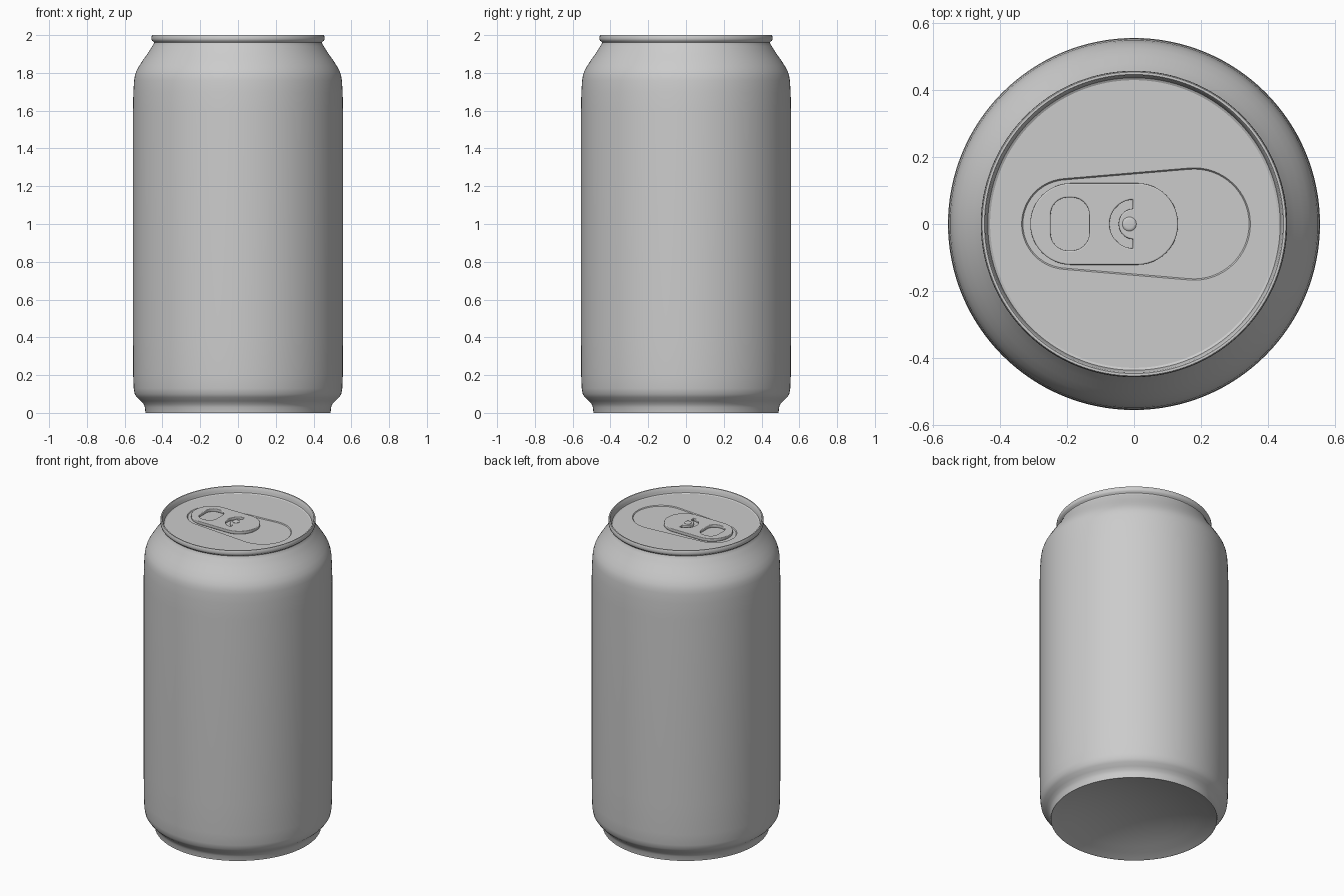
import bpy, bmesh, math

if "Cube" in bpy.data.objects:
    bpy.data.objects.remove(bpy.data.objects["Cube"])

metal = bpy.data.materials.new("brushed grey metal")
metal.diffuse_color = (0.6, 0.6, 0.6, 1)
metal.use_nodes = True
metal.node_tree.nodes["Principled BSDF"].inputs["Base Color"].default_value = metal.diffuse_color
N = 128


def finish(obj, angle=35):
    obj.data.materials.clear()
    obj.data.materials.append(metal)
    bpy.ops.object.select_all(action='DESELECT')
    obj.select_set(True)
    bpy.context.view_layer.objects.active = obj
    bpy.ops.object.shade_smooth_by_angle(angle=math.radians(angle))


def skin(name, rings, cap=False, angle=35):
    """Join a list of equal-length closed rings of points with quads."""
    bm = bmesh.new()
    rows = [[bm.verts.new(p) for p in ring] for ring in rings]
    for a, b in zip(rows, rows[1:]):
        n = len(a)
        for i in range(n):
            j = (i + 1) % n
            bm.faces.new((a[i], a[j], b[j], b[i]))
    if cap:
        bm.faces.new(rows[-1])
    bmesh.ops.remove_doubles(bm, verts=bm.verts, dist=1e-5)
    me = bpy.data.meshes.new(name)
    bm.to_mesh(me)
    bm.free()
    obj = bpy.data.objects.new(name, me)
    bpy.context.collection.objects.link(obj)
    finish(obj, angle)
    return obj


def circle(r, z, cx=0.0):
    return [(cx + r * math.cos(2 * math.pi * i / N), r * math.sin(2 * math.pi * i / N), z)
            for i in range(N)]


def arc(cx, cy, r, a0, a1, n=24):
    return [(cx + r * math.cos(math.radians(a0 + (a1 - a0) * i / n)),
             cy + r * math.sin(math.radians(a0 + (a1 - a0) * i / n))) for i in range(n + 1)]


# Can body: concave base dome, foot, wall, shoulder, neck and rolled rim
dome = [(0.48 * k / 10, 0.095 * (1 - (k / 10) ** 2)) for k in range(10)]
wall = [(0.482, 0.002), (0.486, 0), (0.490, 0), (0.493, 0.03), (0.500, 0.047), (0.515, 0.063),
        (0.535, 0.082), (0.547, 0.10), (0.552, 0.13), (0.555, 0.20), (0.556, 0.40),
        (0.556, 1.60), (0.554, 1.70), (0.550, 1.76), (0.546, 1.785), (0.538, 1.81),
        (0.523, 1.837), (0.503, 1.868), (0.480, 1.90), (0.464, 1.925), (0.454, 1.942),
        (0.447, 1.953), (0.445, 1.961), (0.449, 1.966), (0.456, 1.971), (0.458, 1.98),
        (0.457, 1.995), (0.454, 2.0), (0.447, 2.0), (0.444, 1.996), (0.440, 1.975),
        (0.437, 1.962), (0.430, 1.958)]
skin("can_body", [circle(max(r, 0.0), z) for r, z in reversed(dome + wall)], angle=45)


# Lid panel with a shallow teardrop recess
def teardrop(shrink, z):
    """Outline round two circles, sampled by angle from the middle."""
    xa, ra, xb, rb = -0.2, 0.136 - shrink, 0.18, 0.168 - shrink
    t = math.acos((ra - rb) / (xb - xa))  # tangent angle of the sides
    pts = []
    for i in range(N):
        a = 2 * math.pi * i / N
        c, s = math.cos(a), math.sin(a)
        d = 0
        # furthest hit along this ray on either end circle or the sides
        for cx, r in ((xa, ra), (xb, rb)):
            disc = r * r - (cx * s) ** 2
            if disc >= 0:
                d = max(d, cx * c + math.sqrt(disc))
        den = math.cos(t) * c + math.sin(t) * abs(s)
        if den > 1e-6:
            q = (xb * math.cos(t) + rb) / den
            if xa + ra * math.cos(t) <= q * c <= xb + rb * math.cos(t):
                d = max(d, q)
        pts.append((d * c, d * s, z))
    return pts


LID = 1.958
skin("lid_panel", [circle(0.430, LID), teardrop(0, LID), teardrop(0.004, LID - 0.005)],
     cap=True, angle=25)

# Pull tab: rounded plate with a finger hole and a half-ring slot
outline = arc(0.01, 0, 0.118, -90, 90) + arc(-0.188, 0, 0.118, 90, 270)
rr = 0.055
finger_hole = (arc(-0.13 - rr, 0.083 - rr, rr, 0, 90, 10) + arc(-0.253 + rr, 0.083 - rr, rr, 90, 180, 10)
               + arc(-0.253 + rr, -0.083 + rr, rr, 180, 270, 10) + arc(-0.13 - rr, -0.083 + rr, rr, 270, 360, 10))
slot = arc(0, 0, 0.077, 90, 270) + arc(0, 0, 0.042, 270, 90)
cu = bpy.data.curves.new("pull_tab", 'CURVE')
cu.dimensions = '2D'
cu.fill_mode = 'BOTH'
cu.extrude = 0.006
cu.bevel_depth = 0.004
cu.bevel_resolution = 2
for loop in (outline, finger_hole, slot):
    sp = cu.splines.new('POLY')
    sp.points.add(len(loop) - 1)
    for p, (x, y) in zip(sp.points, loop):
        p.co = (x, y, 0, 1)
    sp.use_cyclic_u = True
tab = bpy.data.objects.new("pull_tab", cu)
tab.location.z = LID + 0.006
bpy.context.collection.objects.link(tab)
bpy.context.view_layer.objects.active = tab
tab.select_set(True)
bpy.ops.object.convert(target='MESH')
finish(bpy.context.view_layer.objects.active)

# Rivet holding the tab
skin("rivet", [circle(r, z, -0.014) for r, z in
               ((0.021, LID - 0.006), (0.021, LID + 0.018), (0.018, LID + 0.021), (0.013, LID + 0.022))],
     cap=True)
